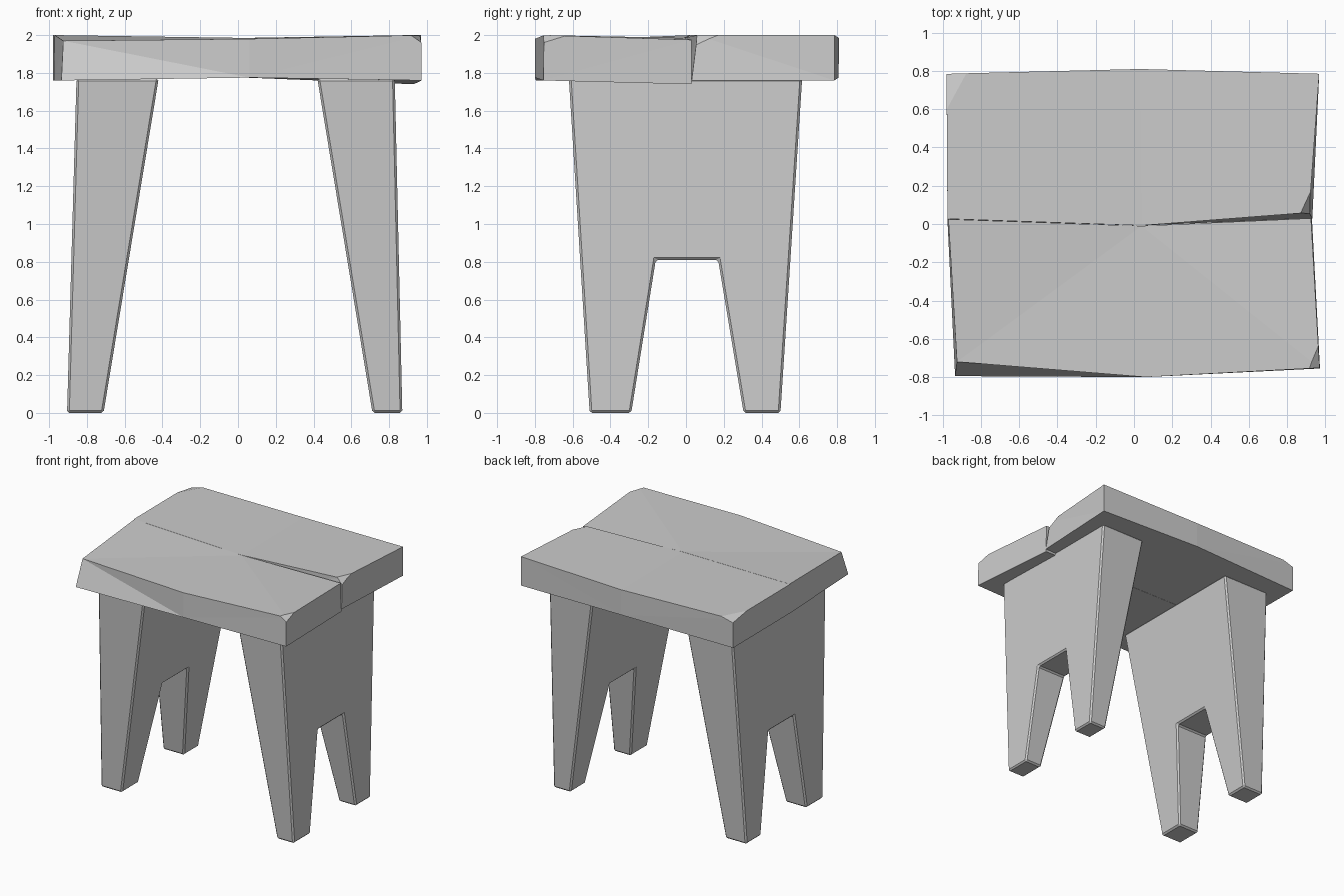
import bpy, bmesh
from mathutils import Vector

if "Cube" in bpy.data.objects:
    bpy.data.objects.remove(bpy.data.objects["Cube"])


def make_object(name, bm):
    bmesh.ops.recalc_face_normals(bm, faces=bm.faces)
    mesh = bpy.data.meshes.new(name)
    bm.to_mesh(mesh)
    bm.free()
    ob = bpy.data.objects.new(name, mesh)
    bpy.context.collection.objects.link(ob)
    return ob


def bevel(ob, width):
    m = ob.modifiers.new("worn_edges", 'BEVEL')
    m.width = width
    m.segments = 1
    m.limit_method = 'ANGLE'
    m.angle_limit = 0.6


def loft(bm, rings):
    """Skin equal-length closed rings and cap both ends."""
    rows = [[bm.verts.new(p) for p in ring] for ring in rings]
    n = len(rows[0])
    for a, b in zip(rows, rows[1:]):
        for i in range(n):
            j = (i + 1) % n
            bm.faces.new((a[i], a[j], b[j], b[i]))
    bm.faces.new(rows[0])
    bm.faces.new(rows[-1])


def chip(bm, a, b, c):
    """Slice a small corner off through three points."""
    a, b, c = Vector(a), Vector(b), Vector(c)
    no = (b - a).cross(c - a).normalized()
    if no.z < 0:
        no = -no
    geom = bm.verts[:] + bm.edges[:] + bm.faces[:]
    bmesh.ops.bisect_plane(bm, geom=geom, plane_co=a, plane_no=no, clear_outer=True)
    bmesh.ops.holes_fill(bm, edges=[e for e in bm.edges if e.is_boundary])


# Seat planks: rings are front top, front bottom, back bottom, back top
front_rings = [
    [(-.925, -.72, 1.97), (-.935, -.795, 1.76), (-.975, .02, 1.76), (-.97, .025, 2.0)],
    [(.06, -.80, 1.98), (.06, -.80, 1.775), (.04, -.01, 1.775), (.04, -.01, 1.985)],
    [(.97, -.752, 2.0), (.972, -.755, 1.76), (.93, .028, 1.74), (.925, .03, 1.975)],
]
back_rings = [
    [(-.975, .027, 2.0), (-.975, .022, 1.76), (-.98, .78, 1.76), (-.98, .785, 2.0)],
    [(.04, -.008, 1.985), (.04, -.008, 1.775), (.03, .808, 1.775), (.03, .81, 1.985)],
    [(.915, .06, 2.0), (.932, .03, 1.76), (.968, .785, 1.76), (.968, .785, 2.0)],
]
chips = {
    "front_seat_plank": [((.915, -.755, 2.0), (.963, -.64, 1.996), (.971, -.753, 1.96))],
    "back_seat_plank": [((.87, .056, 2.0), (.923, .17, 2.0), (.918, .055, 1.95)),
                        ((-.978, .60, 2.0), (-.87, .788, 2.0), (-.98, .784, 1.97))],
}
for name, rings in (("front_seat_plank", front_rings), ("back_seat_plank", back_rings)):
    bm = bmesh.new()
    loft(bm, rings)
    bmesh.ops.triangulate(bm, faces=bm.faces[:])
    for c in chips[name]:
        chip(bm, *c)
    make_object(name, bm)

# Leg panels: notched side outline, thickness tapering toward the feet
TOP = 1.77
outline = [(-.62, TOP), (-.51, 0), (-.29, 0), (-.16, .81),
           (.17, .81), (.305, 0), (.50, 0), (.615, TOP)]


def leg_panel(name, side, outer_top, outer_foot):
    def ring(top, foot):
        return [(side * (foot + (top - foot) * z / TOP), y, z) for y, z in outline]
    bm = bmesh.new()
    loft(bm, [ring(.42, .712), ring(outer_top, outer_foot)])
    bevel(make_object(name, bm), .012)


leg_panel("left_leg_panel", -1, .855, .905)
leg_panel("right_leg_panel", 1, .83, .87)
